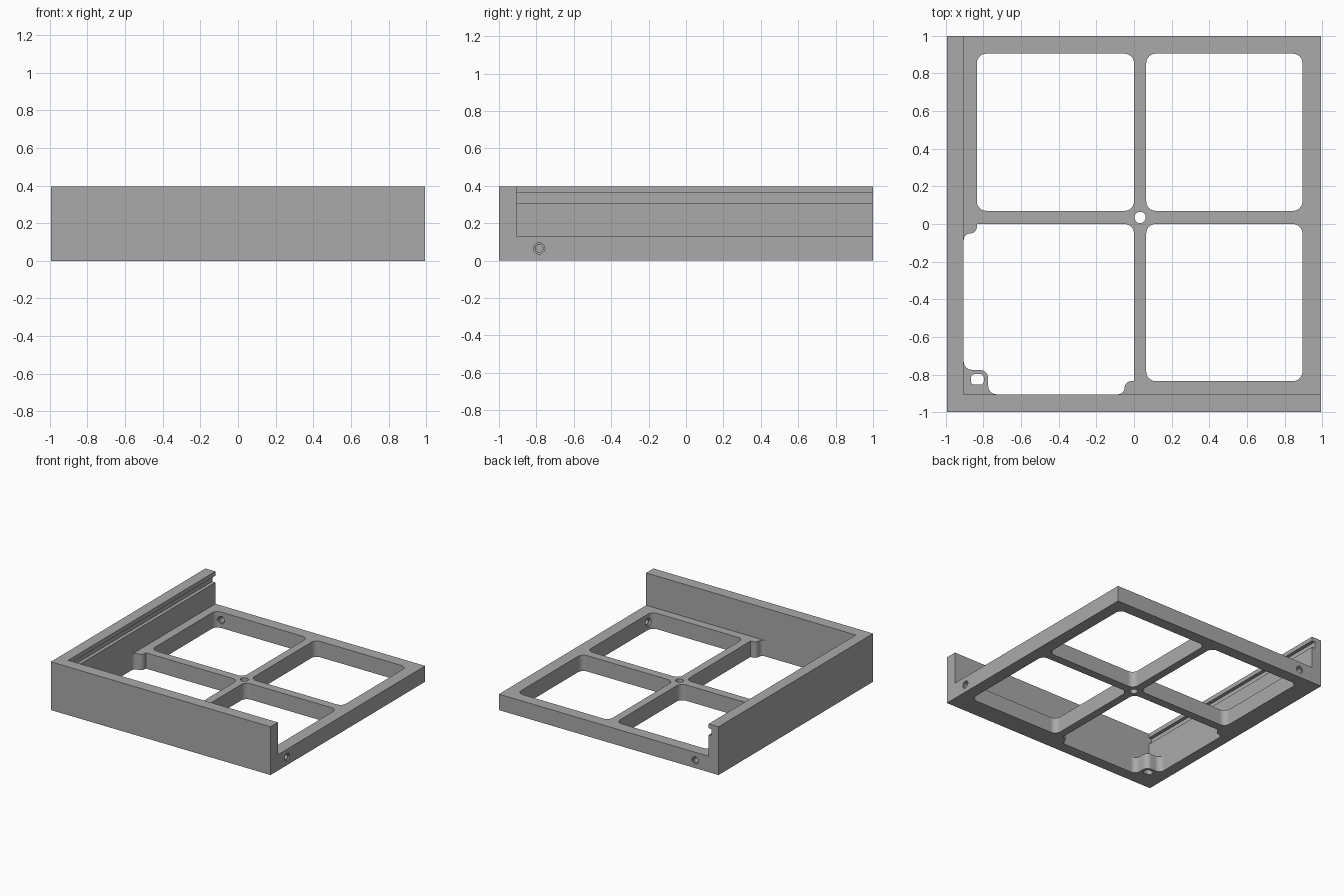
import bpy, bmesh
from math import pi, cos, sin, radians
from mathutils import Vector, Matrix

cube = bpy.data.objects.get("Cube")
if cube:
    bpy.data.objects.remove(cube, do_unlink=True)

# Main dimensions
X, Y = 0.995, 1.0
TALL, BASE = 0.395, 0.13
WALL = 0.905              # inner faces of the two tall walls
RAIL = 0.835              # inner edge of the wide rails
BAR_X, BAR_Y = 0.065, 0.07

grey = bpy.data.materials.new("mid_grey")
grey.use_nodes = True
colour = (0.4, 0.4, 0.4, 1)
grey.diffuse_color = colour
grey.node_tree.nodes["Principled BSDF"].inputs["Base Color"].default_value = colour


def finish(name, bm):
    bmesh.ops.recalc_face_normals(bm, faces=bm.faces)
    mesh = bpy.data.meshes.new(name)
    bm.to_mesh(mesh)
    bm.free()
    mesh.materials.append(grey)
    obj = bpy.data.objects.new(name, mesh)
    bpy.context.collection.objects.link(obj)
    return obj


def box(name, lo, hi):
    bm = bmesh.new()
    bmesh.ops.create_cube(bm, size=1)
    lo, hi = Vector(lo), Vector(hi)
    for v in bm.verts:
        v.co = (lo + hi) / 2 + v.co * (hi - lo)
    return finish(name, bm)


def fillet(corners, steps=8):
    """Round each (x, y, radius) corner with a tangent arc."""
    out = []
    for i, (x, y, r) in enumerate(corners):
        p = Vector((x, y))
        if r == 0:
            out.append(p)
            continue
        a = (Vector(corners[i - 1][:2]) - p).normalized()
        b = (Vector(corners[(i + 1) % len(corners)][:2]) - p).normalized()
        centre = p + (a + b) * r          # all corners are right angles
        for k in range(steps + 1):
            t = pi / 2 * k / steps
            out.append(centre - b * r * cos(t) - a * r * sin(t))
    return out


def prism(name, corners, z0=-0.1, z1=0.2):
    bm = bmesh.new()
    face = bm.faces.new([bm.verts.new((p.x, p.y, z0)) for p in fillet(corners)])
    top = bmesh.ops.extrude_face_region(bm, geom=[face])["geom"]
    verts = [g for g in top if isinstance(g, bmesh.types.BMVert)]
    bmesh.ops.translate(bm, verts=verts, vec=(0, 0, z1 - z0))
    bmesh.ops.remove_doubles(bm, verts=bm.verts, dist=1e-5)
    return finish(name, bm)


def window(name, x0, x1, y0, y1, r=0.05):
    return prism(name, [(x0, y0, r), (x1, y0, r), (x1, y1, r), (x0, y1, r)])


def drill(name, profile, matrix):
    """Lathe a (distance, radius) profile around local z."""
    n = 32
    bm = bmesh.new()
    rings = [[bm.verts.new((r * cos(2 * pi * k / n), r * sin(2 * pi * k / n), d))
              for k in range(n)] for d, r in profile]
    for a, b in zip(rings, rings[1:]):
        for k in range(n):
            j = (k + 1) % n
            bm.faces.new((a[k], a[j], b[j], b[k]))
    bm.faces.new(rings[0])
    bm.faces.new(rings[-1])
    bm.transform(matrix)
    return finish(name, bm)


def cut(body, cutter):
    mod = body.modifiers.new("cut", 'BOOLEAN')
    mod.operation = 'DIFFERENCE'
    mod.solver = 'EXACT'
    mod.object = cutter
    bpy.context.view_layer.objects.active = body
    bpy.ops.object.modifier_apply(modifier=mod.name)
    bpy.data.objects.remove(cutter, do_unlink=True)


body = box("corner_frame", (-X, -Y, 0), (X, Y, TALL))

# Three plain rounded windows
cut(body, window("back_right_window", -RAIL, 0, BAR_Y, WALL))
cut(body, window("back_left_window", BAR_X, 0.895, BAR_Y, WALL))
cut(body, window("front_left_window", BAR_X, 0.895, -RAIL, 0))

# Corner window reaching both walls, with a boss in its outer corner
s, b = 0.035, 0.775
cut(body, prism("corner_window", [
    (0, 0, 0.05), (-RAIL, 0, 0), (-RAIL, -0.05, s), (-WALL, -0.05, s),
    (-WALL, -b, 0.045), (-b, -b, 0.045), (-b, -WALL, 0.045),
    (-0.05, -WALL, s), (-0.05, -RAIL, s), (0, -RAIL, 0)]))

# Space above the base, leaving the two tall walls
cut(body, box("upper_space", (-WALL, -WALL, BASE), (2, 2, 1)))

# Groove along the inside of the side wall
cut(body, box("wall_groove", (-WALL - 0.028, -WALL, 0.305), (-0.8, 2, 0.36)))

# Slot in the boss and hole where the bars cross
cut(body, window("boss_slot", -0.867, -0.798, -0.854, -0.798, 0.02))
cut(body, drill("centre_hole", [(-0.1, 0.03), (0.3, 0.03)],
                Matrix.Translation((BAR_X / 2, BAR_Y / 2, 0))))

# Countersunk holes through the outer rails
def countersunk(thick):
    return [(-0.01, 0.03), (0.01, 0.03), (0.011, 0.021),
            (thick - 0.011, 0.021), (thick - 0.01, 0.03), (thick + 0.01, 0.03)]

cut(body, drill("side_hole", countersunk(X - 0.895),
                Matrix.Translation((X, -0.785, 0.065)) @ Matrix.Rotation(-pi / 2, 4, 'Y')))
cut(body, drill("back_hole", countersunk(Y - WALL),
                Matrix.Translation((-0.785, Y, 0.065)) @ Matrix.Rotation(pi / 2, 4, 'X')))

# Smooth fillets, crisp edges
bpy.ops.object.select_all(action='DESELECT')
body.select_set(True)
bpy.context.view_layer.objects.active = body
bpy.ops.object.shade_smooth_by_angle(angle=radians(30))
normals = body.modifiers.new("weighted_normals", 'WEIGHTED_NORMAL')
normals.keep_sharp = True
